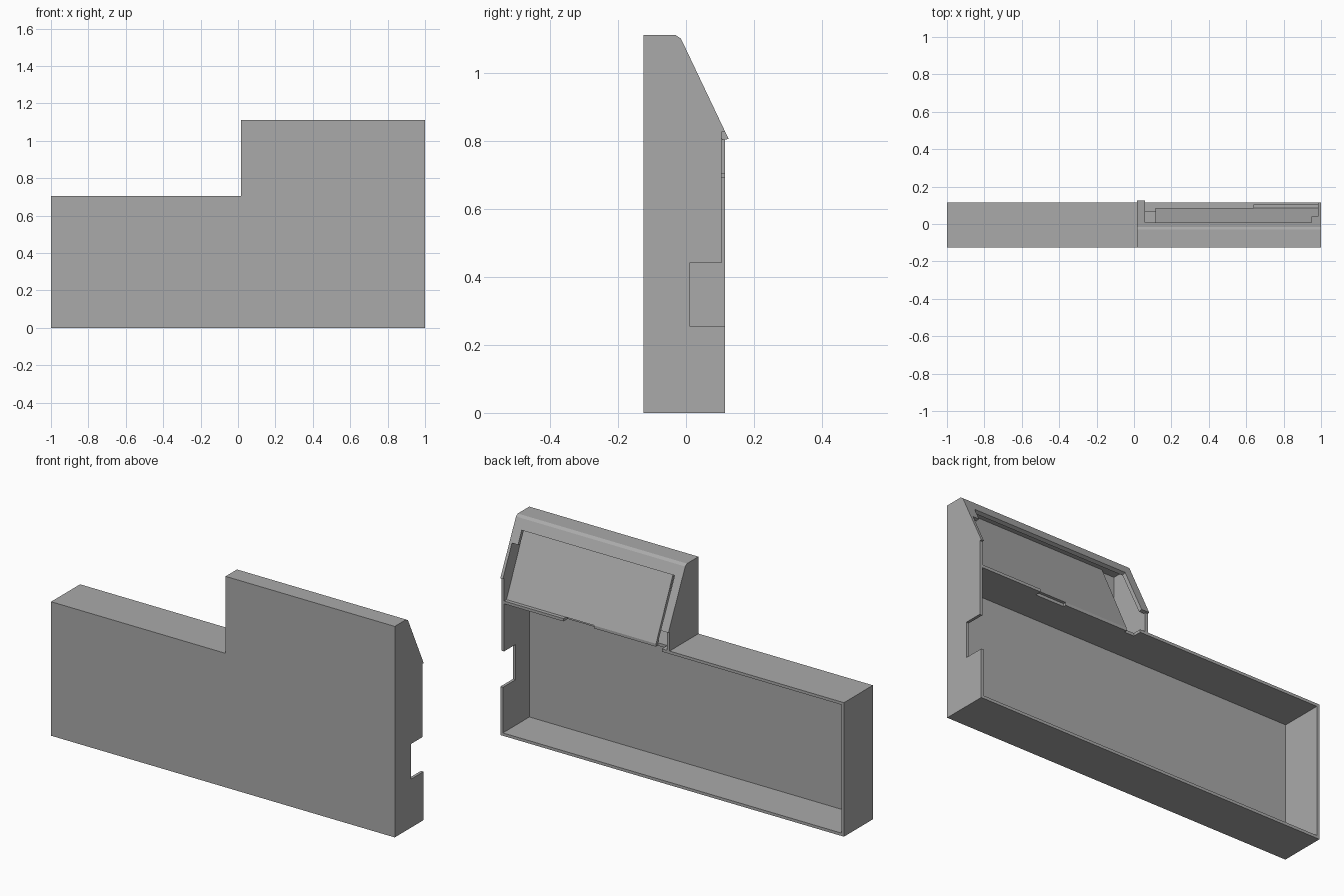
import bpy
import bmesh
from mathutils import Vector

cube = bpy.data.objects.get("Cube")
if cube:
    bpy.data.objects.remove(cube)

grey = bpy.data.materials.new("plain grey")
grey.use_nodes = True
colour = (0.4, 0.4, 0.4, 1)
grey.diffuse_color = colour
grey.node_tree.nodes["Principled BSDF"].inputs["Base Color"].default_value = colour


def extrude(name, outline, axis, start, end):
    """Prism from a flat outline: (y, z) along x, (x, z) along y, (x, y) along z."""
    place = {"x": lambda a, b: (start, a, b),
             "y": lambda a, b: (a, start, b),
             "z": lambda a, b: (a, b, start)}[axis]
    move = Vector([end - start if axis == k else 0 for k in "xyz"])
    bm = bmesh.new()
    face = bm.faces.new([bm.verts.new(place(a, b)) for a, b in outline])
    result = bmesh.ops.extrude_face_region(bm, geom=[face])
    verts = [v for v in result["geom"] if isinstance(v, bmesh.types.BMVert)]
    bmesh.ops.translate(bm, verts=verts, vec=move)
    bmesh.ops.recalc_face_normals(bm, faces=bm.faces[:])
    mesh = bpy.data.meshes.new(name)
    bm.to_mesh(mesh)
    bm.free()
    mesh.materials.append(grey)
    obj = bpy.data.objects.new(name, mesh)
    bpy.context.collection.objects.link(obj)
    return obj


def rect(a0, a1, b0, b1):
    return [(a0, b0), (a1, b0), (a1, b1), (a0, b1)]


FRONT, BACK = -0.125, 0.115
STEP, LOW, TOP = 0.015, 0.705, 1.11
WALL = 0.015
RIDGE = (-0.015, 1.1)


def slope_y(z):
    return RIDGE[0] + (RIDGE[1] - z) * 0.475


# Stepped front sheet, floor and low end wall
extrude("front_panel", [(-1, 0), (1, 0), (1, TOP), (STEP, TOP), (STEP, LOW), (-1, LOW)],
        "y", FRONT, FRONT + 0.02)
extrude("bottom_wall", rect(-1, 1, FRONT, BACK), "z", 0, WALL)
extrude("low_end_wall", rect(FRONT, BACK, 0, LOW), "x", -1, -1 + WALL)

# Lid of the low part, running on as a notched shelf inside the tall part
extrude("lid_and_shelf", [
    (-1, FRONT), (1, FRONT), (1, 0.105), (0.64, 0.105), (0.64, 0.07),
    (0.475, 0.07), (0.475, 0.085), (0.115, 0.085), (0.115, 0.07),
    (0.06, 0.07), (0.06, BACK), (-1, BACK)], "z", LOW - WALL, LOW)

# Tall end wall with a square cutout on its rear edge
extrude("tall_end_wall", [
    (FRONT, 0), (BACK, 0), (BACK, 0.255), (0.01, 0.255), (0.01, 0.44),
    (0.105, 0.44), (0.105, 0.825), (slope_y(0.825), 0.825), RIDGE,
    (-0.03, TOP), (FRONT, TOP)], "x", 1 - WALL, 1)

# Wall above the step, with a small lip under the slope
extrude("step_wall", [
    (FRONT, LOW - WALL), (BACK, LOW - WALL), (BACK, 0.805),
    (slope_y(0.805), 0.805), RIDGE, (-0.03, TOP), (FRONT, TOP)],
    "x", STEP, STEP + WALL)

# Top wall and the upper bar of the sloping frame
extrude("top_wall", [
    (FRONT, TOP), (-0.03, TOP), RIDGE, (slope_y(1.05), 1.05),
    (slope_y(1.05) - 0.018, 1.042), (-0.035, 1.085), (FRONT, 1.085)],
    "x", STEP, 1)

# Side bars of the sloping frame
for name, x0, x1, low in (("inner_frame_bar", STEP, 0.06, 0.805),
                          ("outer_frame_bar", 0.95, 1, 0.985)):
    y = slope_y(low)
    extrude(name, [RIDGE, (y, low), (y - 0.018, low - 0.004),
                   (RIDGE[0] - 0.018, RIDGE[1] - 0.008)], "x", x0, x1)

# Deep-set sloping panel behind the frame
extrude("recessed_panel", [
    (0.085, LOW), (-0.09, 1.09), (-0.105, 1.09), (0.068, LOW)],
    "x", 0.115, 1 - WALL)
